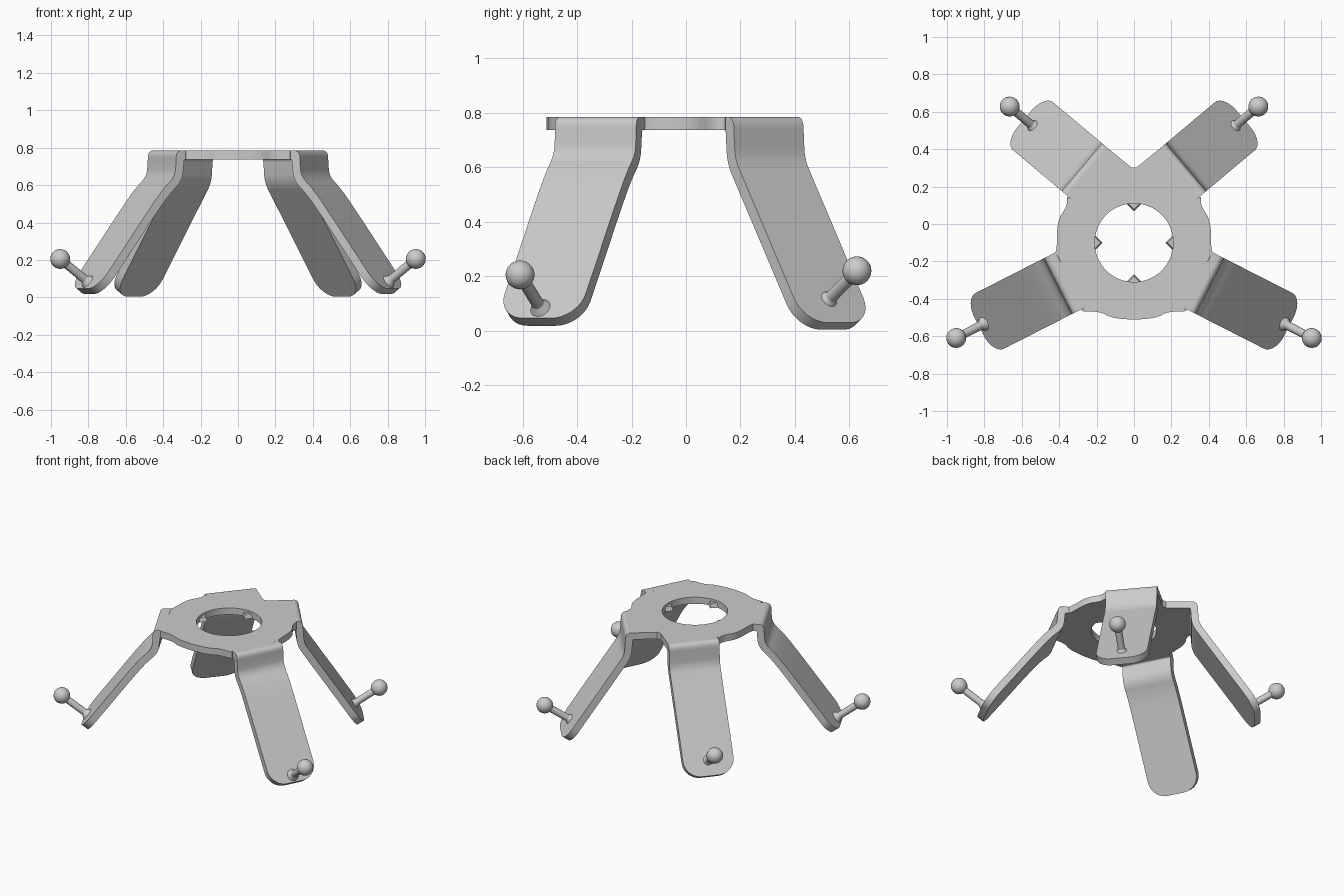
import bpy
import bmesh
from math import sin, cos, pi, radians
from mathutils import Vector, Matrix

if "Cube" in bpy.data.objects:
    bpy.data.objects.remove(bpy.data.objects["Cube"], do_unlink=True)

TOP, THICK, HALF_W = 0.785, 0.047, 0.167
HOLE_Y, HOLE_R = -0.10, 0.21

grey = bpy.data.materials.new("plain grey")
grey.use_nodes = True
grey.diffuse_color = (0.6, 0.6, 0.6, 1)
grey.node_tree.nodes["Principled BSDF"].inputs["Base Color"].default_value = (0.6, 0.6, 0.6, 1)


def finish(name, bm, angle=35):
    bmesh.ops.recalc_face_normals(bm, faces=bm.faces[:])
    mesh = bpy.data.meshes.new(name)
    bm.to_mesh(mesh)
    bm.free()
    mesh.materials.append(grey)
    ob = bpy.data.objects.new(name, mesh)
    bpy.context.collection.objects.link(ob)
    bpy.ops.object.select_all(action='DESELECT')
    ob.select_set(True)
    bpy.context.view_layer.objects.active = ob
    bpy.ops.object.shade_smooth_by_angle(angle=radians(angle))


def chaikin(pts, passes=3):
    """Round the corners of an open path, keeping both ends."""
    pts = [Vector(p) for p in pts]
    for _ in range(passes):
        new = [pts[0]]
        for a, b in zip(pts, pts[1:]):
            new += [a.lerp(b, 0.25), a.lerp(b, 0.75)]
        pts = new + [pts[-1]]
    return pts


def inset_path(pts, dist):
    """Shift a path to its inner side with mitred corners."""
    pts = [Vector(p) for p in pts]
    normals = []
    for a, b in zip(pts, pts[1:]):
        t = (b - a).normalized()
        normals.append(Vector((t.y, -t.x)))
    result = []
    for i, p in enumerate(pts):
        before, after = normals[max(i - 1, 0)], normals[min(i, len(normals) - 1)]
        result.append(p + (before + after) * dist / (1 + before.dot(after)))
    return result


def make_plate():
    # Right half of the outline; the straight runs meet the leg roots
    waist = chaikin([(0.337, 0.135), (0.362, 0.15), (0.355, 0.10), (0.41, 0.02),
                     (0.412, -0.12), (0.419, -0.15)], 2)
    front = chaikin([(0.267, -0.45), (0.29, -0.468), (0.18, -0.468),
                     (0.12, -0.503), (0, -0.512)], 2)
    half = [Vector((0.015, 0.303)), Vector((0.123, 0.391))] + waist + front
    outline = half + [Vector((-p.x, p.y)) for p in reversed(half[:-1])]
    hole = [Vector((HOLE_R * cos(i * pi / 32), HOLE_Y + HOLE_R * sin(i * pi / 32)))
            for i in range(64)]
    bm = bmesh.new()
    edges = []
    for loop in (outline, hole):
        vs = [bm.verts.new((p.x, p.y, TOP)) for p in loop]
        edges += [bm.edges.new((vs[i - 1], vs[i])) for i in range(len(vs))]
    bmesh.ops.triangle_fill(bm, edges=edges, use_beauty=True, normal=(0, 0, 1))
    ext = bmesh.ops.extrude_face_region(bm, geom=bm.faces[:], use_keep_orig=True)
    moved = [g for g in ext["geom"] if isinstance(g, bmesh.types.BMVert)]
    bmesh.ops.translate(bm, verts=moved, vec=(0, 0, -THICK))
    finish("ring_plate", bm)


def make_tabs():
    # Four small pointed tabs on the wall of the hole
    for i, side in enumerate(("left", "back", "right", "front")):
        a = i * pi / 2
        bm = bmesh.new()
        bmesh.ops.create_cone(
            bm, cap_ends=True, segments=4, radius1=0.042, radius2=0.03, depth=0.03,
            matrix=Matrix.Translation((HOLE_R * cos(a), HOLE_Y + HOLE_R * sin(a),
                                       TOP - THICK + 0.017)))
        finish(side + "_tab", bm, 20)


def make_leg(name, origin_y, angle, control, corner=0.11):
    d = Vector((cos(angle), sin(angle), 0))
    n = Vector((-d.y, d.x, 0))
    origin = Vector((0, origin_y, 0))

    def place(p, off):
        return origin + d * p.x + n * off + Vector((0, 0, p.y))

    outer, inner = chaikin(control), chaikin(inset_path(control, -THICK * -1))
    tip, inner_tip = outer[-1], inner[-1]
    along = (tip - outer[-2]).normalized()
    # Full-width rows, then rows that narrow along the rounded foot corners
    rows = [(p, q, HALF_W) for p, q in zip(outer, inner)
            if (tip - p).length > corner + 0.005]
    for i in range(10):
        t = i / 9 * pi / 2
        back = along * corner * (1 - sin(t))
        rows.append((tip - back, inner_tip - back, HALF_W - corner * (1 - cos(t))))
    bm = bmesh.new()
    rings = [[bm.verts.new(place(p, w)) for p, w in ((p, -w), (p, w), (q, w), (q, -w))]
             for p, q, w in rows]
    for a, b in zip(rings, rings[1:]):
        for k in range(4):
            bm.faces.new((a[k - 1], a[k], b[k], b[k - 1]))
    bm.faces.new(rings[0])
    bm.faces.new(rings[-1])
    finish(name, bm)
    return place, along


def make_pin(name, place, along, ball, length):
    # Ball-headed pin standing square to the foot of the leg
    out = Vector((-along.y, along.x))
    ball = Vector(ball)
    head, foot = place(ball, 0), place(ball - out * length, 0)
    axis = (head - foot).normalized()
    turn = axis.to_track_quat('Z', 'Y').to_matrix().to_4x4()
    bm = bmesh.new()
    bmesh.ops.create_uvsphere(bm, u_segments=32, v_segments=16, radius=0.053,
                              matrix=Matrix.Translation(head) @ turn)
    bmesh.ops.create_cone(bm, cap_ends=True, segments=24, radius1=0.023, radius2=0.023,
                          depth=length, matrix=Matrix.Translation((head + foot) / 2) @ turn)
    # Flared base
    bmesh.ops.create_cone(bm, cap_ends=True, segments=24, radius1=0.042, radius2=0.023,
                          depth=0.03, matrix=Matrix.Translation(foot + axis * 0.015) @ turn)
    finish(name, bm)


make_plate()
make_tabs()

back_path = [(0.30, TOP), (0.362, TOP), (0.366, 0.70), (0.372, 0.63), (0.41, 0.57),
             (0.58, 0.313), (0.765, 0.03)]
front_path = [(0.385, TOP), (0.455, TOP), (0.457, 0.71), (0.465, 0.645), (0.53, 0.585),
              (0.63, 0.455), (0.75, 0.29), (0.93, 0.046)]
for side, flip in (("left", False), ("right", True)):
    for end, y, deg, path, ball, length in (
            ("back", 0.07, 40, back_path, (0.868, 0.22), 0.205),
            ("front", -0.125, -27, front_path, (1.067, 0.205), 0.21)):
        angle = radians(180 - deg if flip else deg)
        place, along = make_leg(f"{end}_{side}_leg", y, angle, path)
        make_pin(f"{end}_{side}_pin", place, along, ball, length)
